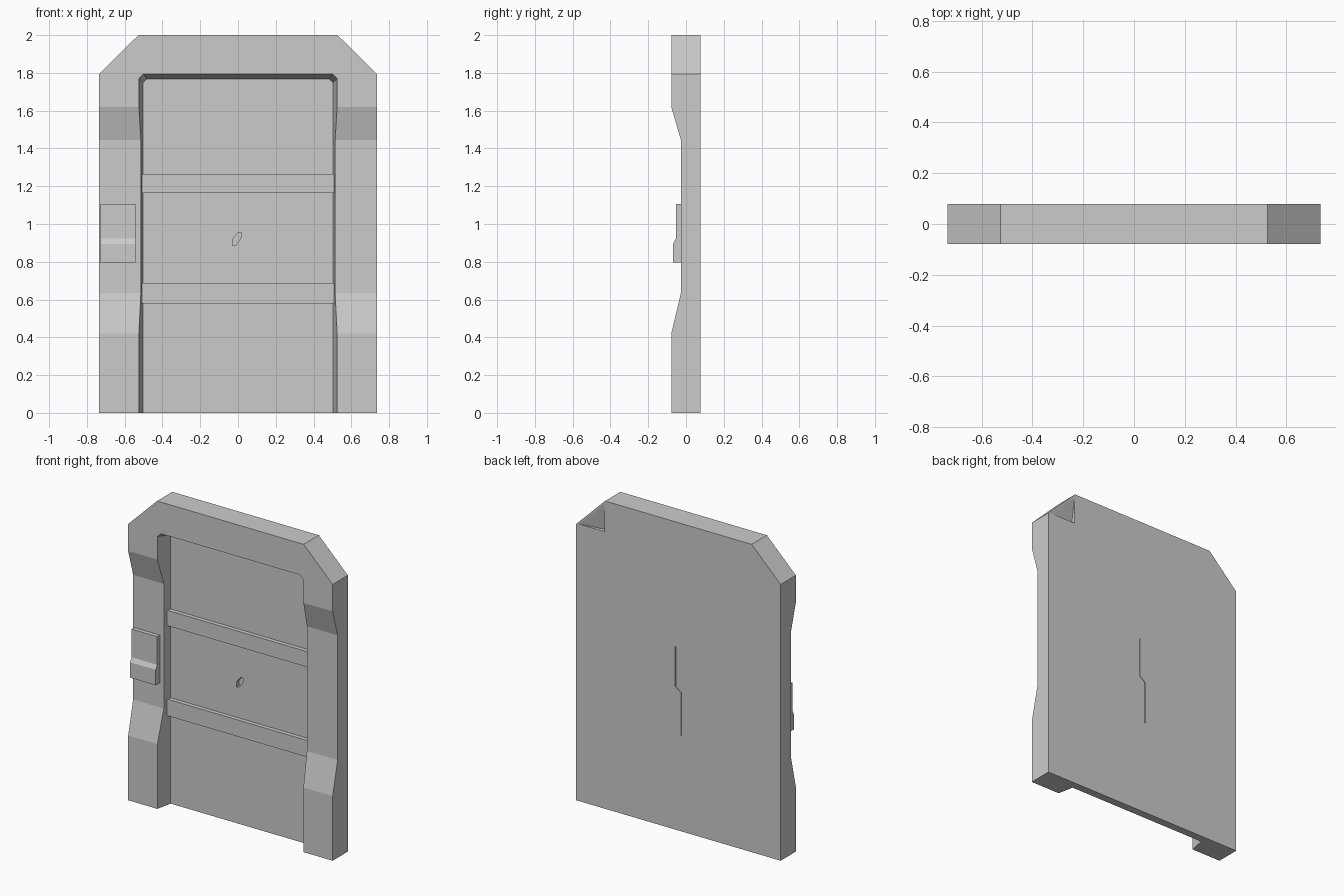
import bpy, bmesh

if "Cube" in bpy.data.objects:
    bpy.data.objects.remove(bpy.data.objects["Cube"])

FRONT, BACK = -0.078, 0.078
SLIM = -0.027      # front of the slimmed middle of the posts
PANEL = 0.027      # front of the recessed door leaf


def loft(name, loop_a, loop_b):
    """Closed solid between two matching loops of points."""
    bm = bmesh.new()
    a = [bm.verts.new(p) for p in loop_a]
    b = [bm.verts.new(p) for p in loop_b]
    bm.faces.new(a)
    bm.faces.new(b[::-1])
    for i in range(len(a)):
        j = (i + 1) % len(a)
        bm.faces.new((a[i], b[i], b[j], a[j]))
    bmesh.ops.recalc_face_normals(bm, faces=bm.faces)
    mesh = bpy.data.meshes.new(name)
    bm.to_mesh(mesh)
    bm.free()
    ob = bpy.data.objects.new(name, mesh)
    bpy.context.collection.objects.link(ob)
    return ob


def extrude_y(name, xz, y0, y1):
    return loft(name, [(x, y0, z) for x, z in xz], [(x, y1, z) for x, z in xz])


def extrude_x(name, yz, x0, x1):
    return loft(name, [(x0, y, z) for y, z in yz], [(x1, y, z) for y, z in yz])


def carve(target, cutter):
    cutter.hide_render = True
    mod = target.modifiers.new("carve", 'BOOLEAN')
    mod.operation = 'DIFFERENCE'
    mod.solver = 'EXACT'
    mod.object = cutter
    bpy.context.view_layer.objects.active = target
    bpy.ops.object.modifier_apply(modifier=mod.name)
    bpy.data.objects.remove(cutter)


def mirrored(half):
    """Complete a right-hand outline with its mirror image."""
    return half + [(-x, z) for x, z in reversed(half)]


def opening(w, top, c):
    return mirrored([(w, -0.1), (w, top - c), (w - c, top)])


# Door frame with chamfered top corners
frame = extrude_y("door_frame",
                  mirrored([(0.735, 0), (0.735, 1.795), (0.527, 2.0)]), FRONT, BACK)

# Tapered doorway recess, leaving the thin door leaf at the back
carve(frame, loft("doorway_cutter",
                  [(x, FRONT - 0.01, z) for x, z in opening(0.527, 1.797, 0.025)],
                  [(x, PANEL, z) for x, z in opening(0.503, 1.768, 0.02)]))

# Slimmed middle of both posts
carve(frame, extrude_x("post_cutter", [
    (-0.2, 0.42), (FRONT, 0.42), (SLIM, 0.635), (SLIM, 1.445),
    (FRONT, 1.62), (-0.2, 1.62)], -1, 1))

# Small slanted keyhole in the middle of the leaf
carve(frame, extrude_y("keyhole_cutter", [
    (-0.028, 0.885), (-0.012, 0.885), (0.018, 0.93),
    (0.018, 0.955), (0.0, 0.955), (-0.028, 0.92)], 0.0, PANEL + 0.025))

# Stepped seam on the back of the leaf
seam = [(-0.023, 0.62), (-0.023, 0.9), (0.017, 0.93), (0.017, 1.19)]
carve(frame, extrude_y("seam_cutter",
                       seam + [(x + 0.006, z) for x, z in reversed(seam)],
                       BACK - 0.006, BACK + 0.02))

# Shallow dent in one rear top corner
carve(frame, loft("dent_cutter",
                  [(0.53, BACK + 0.001, 1.8), (0.725, BACK + 0.001, 1.8), (0.53, BACK + 0.001, 1.992)],
                  [(0.53, BACK - 0.03, 1.8), (0.70, BACK - 0.003, 1.8), (0.53, BACK - 0.003, 1.96)]))

# Two raised cross rails on the leaf
for name, z0, z1 in (("lower_rail", 0.58, 0.688), ("upper_rail", 1.165, 1.265)):
    extrude_y(name, [(-0.515, z0), (0.513, z0), (0.513, z1), (-0.515, z1)], 0.0, PANEL + 0.01)

# Stepped control box on the left post
extrude_x("control_box", [
    (SLIM + 0.01, 0.795), (-0.069, 0.795), (-0.069, 0.895), (-0.054, 0.922),
    (-0.054, 1.105), (SLIM + 0.01, 1.105)], -0.727, -0.543)
